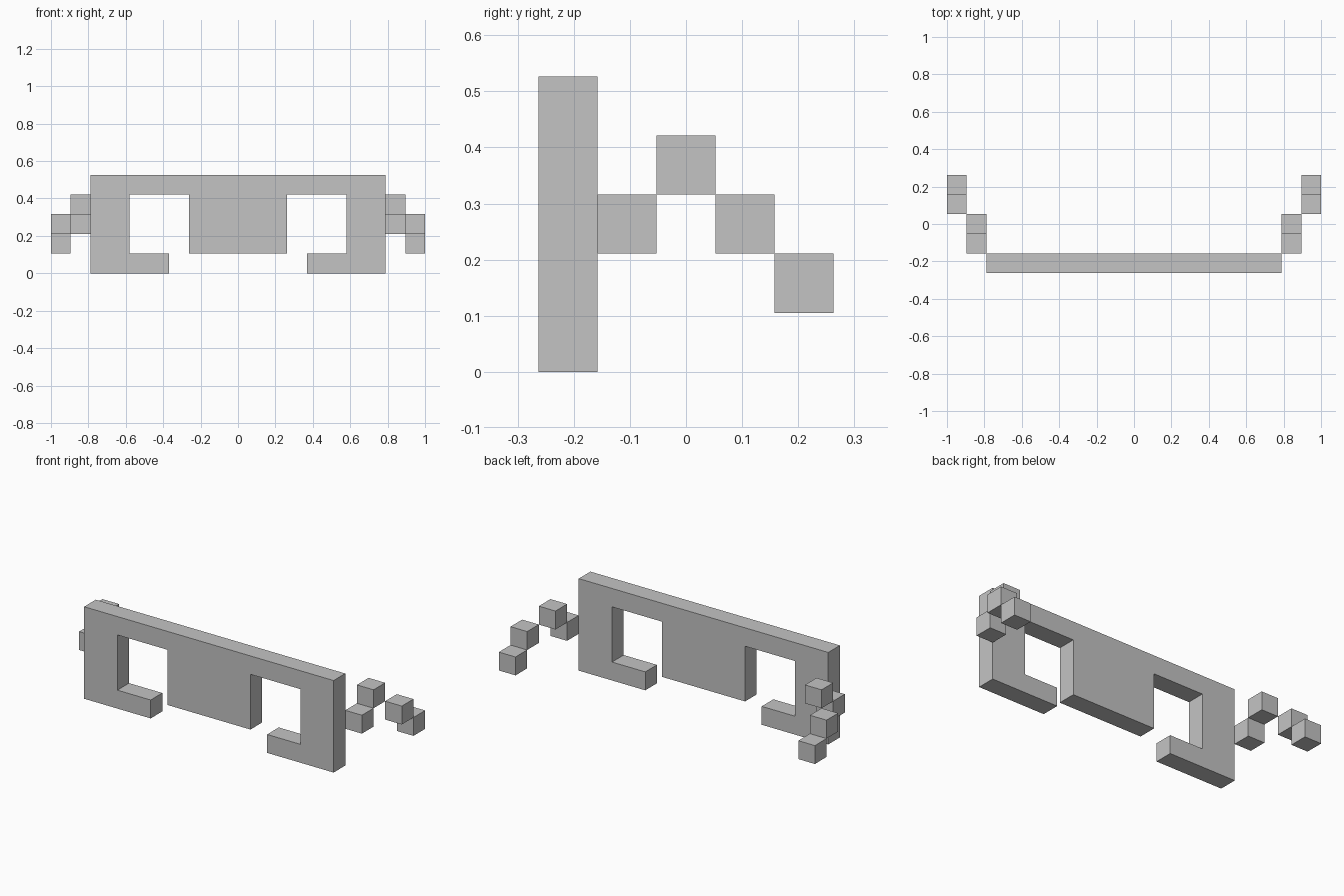
import bpy, bmesh

if "Cube" in bpy.data.objects:
    bpy.data.objects.remove(bpy.data.objects["Cube"])

U = 2 / 19  # one block

gray = bpy.data.materials.new("plain gray")
gray.diffuse_color = (0.55, 0.55, 0.55, 1)
gray.use_nodes = True
gray.node_tree.nodes["Principled BSDF"].inputs["Base Color"].default_value = gray.diffuse_color


def add_object(name, bm):
    bmesh.ops.recalc_face_normals(bm, faces=bm.faces)
    mesh = bpy.data.meshes.new(name)
    bm.to_mesh(mesh)
    bm.free()
    mesh.materials.append(gray)
    obj = bpy.data.objects.new(name, mesh)
    bpy.context.collection.objects.link(obj)
    return obj


def block(name, x, y, z):
    """One-unit cube centred at (x, y, z) in blocks."""
    bm = bmesh.new()
    bmesh.ops.create_cube(bm, size=U)
    bmesh.ops.translate(bm, verts=bm.verts, vec=(x * U, y * U, z * U))
    return add_object(name, bm)


# Front frame: right half of the outline, mirrored, then given one block of depth
half = [(2.5, 1), (2.5, 4), (5.5, 4), (5.5, 1), (3.5, 1), (3.5, 0), (7.5, 0), (7.5, 5)]
outline = half + [(-x, z) for x, z in reversed(half)]
bm = bmesh.new()
face = bm.faces.new([bm.verts.new((x * U, -2.5 * U, z * U)) for x, z in outline])
extruded = bmesh.ops.extrude_face_region(bm, geom=[face])["geom"]
moved = [v for v in extruded if isinstance(v, bmesh.types.BMVert)]
bmesh.ops.translate(bm, verts=moved, vec=(0, U, 0))
add_object("front_frame", bm)

# Side arms: four stepped blocks leading backwards on each side
steps = [(8, -1, 2.5), (8, 0, 3.5), (9, 1, 2.5), (9, 2, 1.5)]
for side, sign in (("right", 1), ("left", -1)):
    for i, (x, y, z) in enumerate(steps, 1):
        block(f"{side}_arm_block_{i}", sign * x, y, z)
